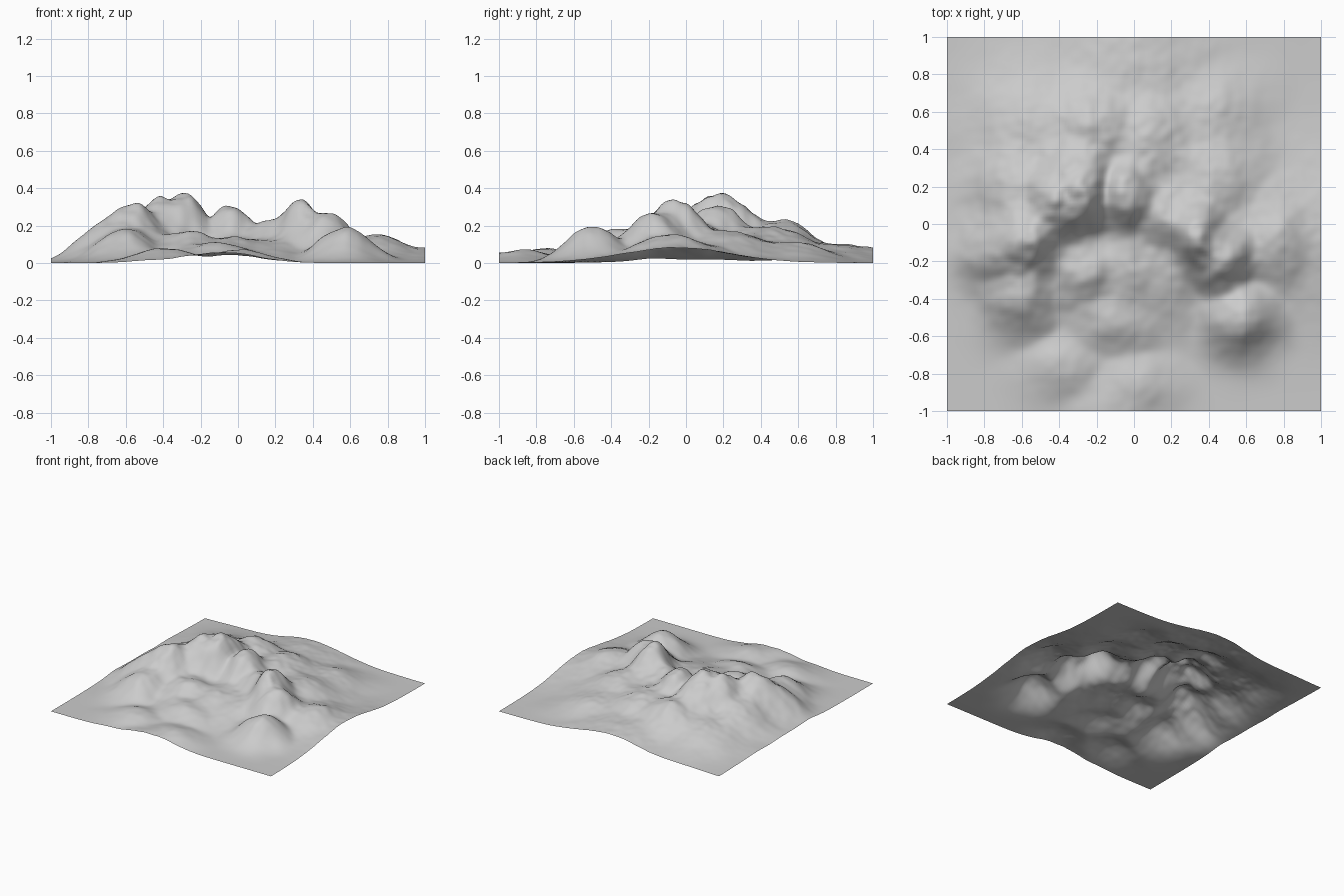
import bpy
import bmesh
import math
from mathutils import Vector, noise

if "Cube" in bpy.data.objects:
    bpy.data.objects.remove(bpy.data.objects["Cube"])

CELLS = 120
SHARPNESS = 4

# Hills: x, y, height, spread along x, spread along y
main_ridge = [
    (-0.41, 0.13, 0.34, 0.15, 0.17),
    (-0.27, 0.17, 0.34, 0.12, 0.17),
    (-0.56, -0.08, 0.32, 0.14, 0.17),
    (-0.04, 0.16, 0.31, 0.12, 0.17),
    (0.16, 0.05, 0.22, 0.15, 0.17),
    (0.34, -0.06, 0.34, 0.12, 0.16),
    (0.48, -0.17, 0.26, 0.13, 0.16),
]
west_spurs = [
    (-0.72, -0.13, 0.21, 0.13, 0.17),
    (-0.60, -0.36, 0.18, 0.14, 0.16),
    (-0.62, 0.17, 0.19, 0.17, 0.22),
]
east_spurs = [
    (0.57, -0.50, 0.19, 0.14, 0.13),
    (0.73, -0.08, 0.15, 0.17, 0.20),
    (1.00, -0.05, 0.08, 0.30, 0.30),
    (0.40, 0.22, 0.17, 0.22, 0.24),
]
north_spurs = [
    (-0.30, 0.32, 0.25, 0.18, 0.18),
    (-0.21, 0.53, 0.22, 0.20, 0.17),
    (-0.52, 0.48, 0.14, 0.22, 0.24),
    (0.08, 0.42, 0.19, 0.20, 0.24),
    (0.42, 0.58, 0.11, 0.18, 0.17),
    (0.00, 0.80, 0.10, 0.28, 0.22),
    (0.00, 1.00, 0.07, 0.24, 0.25),
]
basin_knolls = [
    (-0.28, -0.24, 0.17, 0.16, 0.18),
    (-0.03, -0.20, 0.14, 0.18, 0.20),
    (0.20, -0.25, 0.11, 0.18, 0.20),
    (-0.12, -0.50, 0.11, 0.18, 0.15),
    (-0.40, -0.75, 0.08, 0.15, 0.14),
    (0.02, -0.86, 0.07, 0.15, 0.13),
    (-0.12, -1.00, 0.055, 0.18, 0.20),
]
hills = main_ridge + west_spurs + east_spurs + north_spurs + basin_knolls


def hill_height(x, y, hill):
    """Rounded summit with soft flanks."""
    cx, cy, height, rx, ry = hill
    return height * math.exp(-0.5 * (((x - cx) / rx) ** 2 + ((y - cy) / ry) ** 2))


def terrain_height(x, y):
    # Wander the sample point so that the flanks break into gullies
    wander = noise.noise_vector(Vector((x * 5, y * 5, 1.7))) * 0.025
    u, v = x + wander.x, y + wander.y
    z = sum(hill_height(u, v, hill) ** SHARPNESS for hill in hills) ** (1 / SHARPNESS)
    # Rough the high ground more than the plain
    rough = noise.noise(Vector((x * 8, y * 8, 4.2))) + 0.6 * noise.noise(Vector((x * 18, y * 18, 8.1)))
    return 0.01 + z * (1 + 0.07 * rough)


# Terrain sheet
bm = bmesh.new()
bmesh.ops.create_grid(bm, x_segments=CELLS, y_segments=CELLS, size=1)
for vert in bm.verts:
    vert.co.z = terrain_height(vert.co.x, vert.co.y)
lowest = min(vert.co.z for vert in bm.verts)
for vert in bm.verts:
    vert.co.z -= lowest
for face in bm.faces:
    face.smooth = True
mesh = bpy.data.meshes.new("mountain_terrain")
bm.to_mesh(mesh)
bm.free()
terrain = bpy.data.objects.new("mountain_terrain", mesh)
bpy.context.collection.objects.link(terrain)

# Stone colour
stone = bpy.data.materials.new("stone_grey")
stone.use_nodes = True
grey = (0.6, 0.6, 0.6, 1)
stone.diffuse_color = grey
stone.node_tree.nodes["Principled BSDF"].inputs["Base Color"].default_value = grey
mesh.materials.append(stone)
